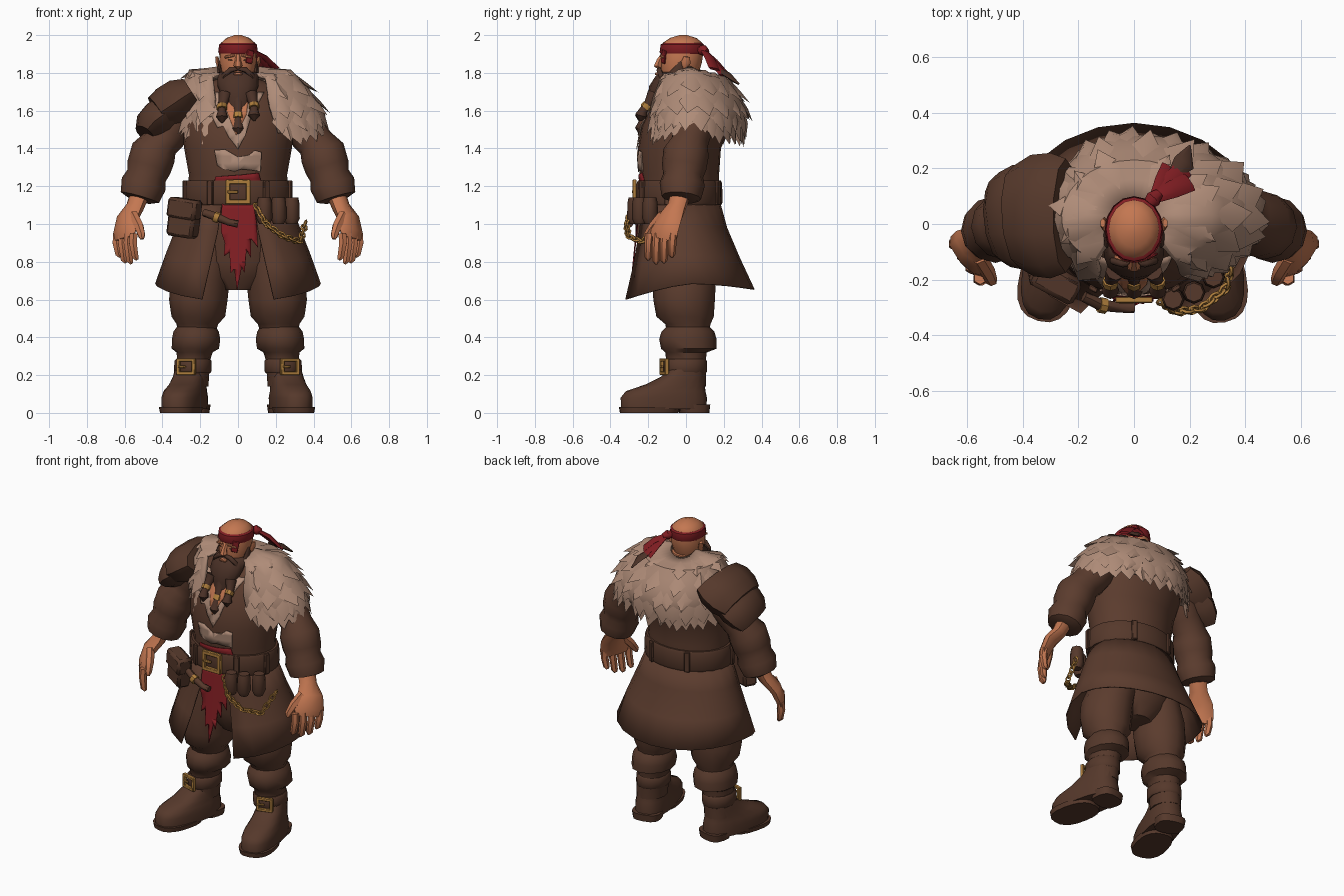
import bpy, bmesh, random
from math import sin, cos, pi, sqrt, radians, copysign
from mathutils import Vector, Matrix

random.seed(4)
if "Cube" in bpy.data.objects:
    bpy.data.objects.remove(bpy.data.objects["Cube"])
parts = []


def material(name, *rgb):
    m = bpy.data.materials.new(name)
    m.use_nodes = True
    m.diffuse_color = (*rgb, 1)
    m.node_tree.nodes["Principled BSDF"].inputs["Base Color"].default_value = (*rgb, 1)
    return m


COAT = material("coat brown", .105, .045, .027)
LEATHER = material("dark leather", .092, .04, .024)
HAIR = material("beard brown", .07, .031, .02)
FUR = material("pale fur", .43, .262, .188)
SKIN = material("skin", .55, .185, .083)
RED = material("red cloth", .225, .013, .017)
GOLD = material("brass", .42, .205, .045)


def finish(name, bm, mat, thickness=0, bevel=0):
    bmesh.ops.recalc_face_normals(bm, faces=bm.faces)
    mesh = bpy.data.meshes.new(name)
    bm.to_mesh(mesh)
    bm.free()
    mesh.materials.append(mat)
    ob = bpy.data.objects.new(name, mesh)
    bpy.context.collection.objects.link(ob)
    if thickness:
        ob.modifiers.new("thickness", "SOLIDIFY").thickness = thickness
    if bevel:
        ob.modifiers.new("bevel", "BEVEL").width = bevel
    parts.append(ob)
    return ob


def skin(name, rings, mat, closed=True, **kw):
    bm = bmesh.new()
    rows = [[bm.verts.new(p) for p in ring] for ring in rings]
    n = len(rows[0])
    for a, b in zip(rows, rows[1:]):
        for i in range(n if closed else n - 1):
            j = (i + 1) % n
            bm.faces.new((a[i], a[j], b[j], b[i]))
    if closed:
        bm.faces.new(rows[0])
        bm.faces.new(rows[-1])
    return finish(name, bm, mat, **kw)


def loft(name, rings, mat, n=16, power=1):
    """Rings are z, centre x, centre y, radius x, radius y; a low power squares them."""
    turns = [2 * pi * i / n for i in range(n)]
    unit = [[copysign(abs(f(a)) ** power, f(a)) for f in (sin, cos)] for a in turns]
    return skin(name, [[(cx + rx * u, cy - ry * v, z) for u, v in unit]
                       for z, cx, cy, rx, ry in rings], mat)


def tube(name, path, mat, side=(0, 1, 0), n=8):
    """Path points are x, y, z, radius along side, other radius."""
    pts = [Vector(p[:3]) for p in path]
    rings = []
    for i, p in enumerate(path):
        t = (pts[min(i + 1, len(pts) - 1)] - pts[max(i - 1, 0)]).normalized()
        u = Vector(side)
        u = (u - t * u.dot(t)).normalized()
        v = t.cross(u)
        rings.append([pts[i] + u * p[3] * cos(2 * pi * k / n) + v * p[-1] * sin(2 * pi * k / n)
                      for k in range(n)])
    return skin(name, rings, mat)


def boxes(name, items, mat, bevel=.006, at=(0, 0, 0), tilt=0, turn=0):
    """Items are centre and size pairs, placed together as one object."""
    bm = bmesh.new()
    place = Matrix.Translation(at) @ Matrix.Rotation(turn, 4, "Z") @ Matrix.Rotation(tilt, 4, "Y")
    for c, s in items:
        bmesh.ops.create_cube(bm, size=1, matrix=place @ Matrix.Translation(c) @ Matrix.Diagonal((*s, 1)))
    return finish(name, bm, mat, bevel=bevel)


def buckle(name, at, w, h, bar, turn=0):
    items = [((s * w / 2, 0, 0), (bar, .022, h + bar)) for s in (-1, 1)]
    items += [((0, 0, s * h / 2), (w, .022, bar)) for s in (-1, 1)]
    items.append(((-w / 4, -.008, 0), (w / 2, .012, bar * .7)))
    boxes(name, items, GOLD, .003, at, turn=turn)


def blend(keys, t):
    for a, b in zip(keys, keys[1:]):
        if t <= b[0]:
            f = max(0, (t - a[0]) / (b[0] - a[0]))
            return [p + (q - p) * f for p, q in zip(a, b)]
    return keys[-1]


def plate(name, outline, mat, depth):
    """Flat x, z outline draped on the surface y = depth(x, z)."""
    bm = bmesh.new()
    bm.faces.new([bm.verts.new((x, 0, z)) for x, z in outline])
    for k in range(-8, 60):
        for co, no in (((k * .04, 0, 0), (1, 0, 0)), ((0, 0, k * .04), (0, 0, 1))):
            bmesh.ops.bisect_plane(bm, geom=bm.verts[:] + bm.edges[:] + bm.faces[:],
                                   plane_co=co, plane_no=no)
    for v in bm.verts:
        v.co.y = depth(v.co.x, v.co.z)
    return finish(name, bm, mat, thickness=.006)


# Torso and openings in the coat
TORSO = [(1.04, 0, -.04, .26, .2), (1.18, 0, -.03, .265, .205), (1.26, 0, -.035, .26, .21),
         (1.4, 0, -.035, .285, .22), (1.52, 0, 0, .3, .235), (1.66, 0, .03, .29, .2),
         (1.74, 0, .04, .2, .14), (1.77, 0, .03, .1, .09)]
loft("coat_body", TORSO, COAT, 24)


def chest(x, z, lift=.008):
    _, _, cy, rx, ry = blend(TORSO, z)
    return cy - ry * sqrt(max(0, 1 - (x / rx) ** 2)) - lift


plate("fur_lining", [(-.2, 1.7), (-.19, 1.56), (-.14, 1.57), (-.11, 1.51), (-.08, 1.52), (-.05, 1.46), (0, 1.4),
                     (.04, 1.47), (.07, 1.57), (.14, 1.7)], FUR, chest)
plate("bare_chest", [(-.065, 1.7), (-.06, 1.6), (-.01, 1.47), (.045, 1.58), (.06, 1.7)], SKIN,
      lambda x, z: chest(x, z, .013))
plate("torn_patch", [(-.125, 1.39), (-.11, 1.31), (-.08, 1.29), (-.02, 1.28), (.02, 1.29), (.12, 1.28), (.125, 1.38),
                     (.09, 1.39), (.06, 1.365), (0, 1.355), (-.07, 1.395)], FUR, chest)
plate("sash_top", [(-.13, 1.2), (-.12, 1.25), (.02, 1.26), (.11, 1.27), (.13, 1.2)], RED, chest)

# Coat skirt, open at the front with an uneven hem
SKIRT = [(0, .272, .21, -.03, .32), (.3, .325, .24, -.022, .34), (.65, .385, .295, -.008, .4),
         (1, .44, .36, .003, .45)]
rows = []
for t, rx, ry, cy, gap in SKIRT:
    row = []
    for i in range(19):
        a = gap + (2 * pi - 2 * gap) * i / 18
        hem = .655 + .03 * sin(a) ** 2 - max(0, .065 * cos(a))
        row.append((rx * sin(a), cy - ry * cos(a), 1.12 + (hem - 1.12) * t))
    rows.append(row)
skin("coat_skirt", rows, COAT, closed=False, thickness=.008)

# Belt with loops, buckle, pouches and sash
loft("belt", [(1.1, 0, -.035, .28, .222), (1.115, 0, -.035, .287, .229),
              (1.215, 0, -.035, .283, .226), (1.23, 0, -.035, .276, .22)], LEATHER, 24)
for a in (.55, 1.3, 2.65, 3.6, 4.9, 5.75):
    boxes("belt_loop", [((0, 0, 0), (.034, .018, .13))], LEATHER, .004,
          (.288 * sin(a), -.035 - .23 * cos(a), 1.165), turn=a)
buckle("belt_buckle", (0, -.272, 1.17), .11, .105, .024)
boxes("large_pouch", [((0, 0, 0), (.16, .09, .2)), ((0, -.01, .05), (.172, .092, .11))], LEATHER, .015,
      (-.285, -.2, 1.03), radians(8), -.5)
for x, y in ((.14, -.27), (.215, -.245), (.285, -.19)):
    tube("small_pouch", [(x, y, 1.14, .034), (x, y, 1.11, .04), (x, y, 1.03, .042), (x, y, 1, .028)], LEATHER)
sash_line = [(-.085, 1.12), (-.09, .96), (-.07, .9), (-.075, .83), (-.045, .85), (-.04, .74), (-.02, .76),
             (-.005, .645), (.02, .77), (.035, .74), (.045, .86), (.07, .82), (.07, .92), (.105, .88),
             (.1, 1), (.08, 1.12)]
plate("hanging_sash", sash_line, RED, lambda x, z: -.25 - (1.12 - z) * .1 + .3 * x * x)
tube("belt_horn", [(-.18, -.26, 1.06, .02), (-.12, -.29, 1.04, .022), (-.05, -.3, 1.01, .018),
                   (0, -.3, 1, .02)], LEATHER)
tube("horn_ring", [(-.125, -.29, 1.04, .028), (-.1, -.295, 1.03, .028)], GOLD)

# Hanging chain of alternating links
CHAIN = [(0, .1, -.28, 1.09), (.25, .15, -.315, 1), (.5, .24, -.305, .935), (.75, .33, -.23, .905),
         (1, .355, -.12, 1)]
for i in range(20):
    t = i / 19
    before, at, after = (Vector(blend(CHAIN, min(1, max(0, t + d)))[1:]) for d in (-.03, 0, .03))
    turn = (after - before).to_track_quat("X", "Z").to_matrix().to_4x4()
    turn = turn @ Matrix.Rotation(pi / 2 * (i % 2) + .5, 4, "X")
    bpy.ops.mesh.primitive_torus_add(major_radius=.018, minor_radius=.007, major_segments=8, minor_segments=4)
    link = bpy.context.object
    link.name = "chain_link"
    link.matrix_world = Matrix.Translation(at) @ turn @ Matrix.Diagonal((1.2, .85, 1, 1))
    link.data.materials.append(GOLD)
    parts.append(link)

# Trousers, boots, sleeves and hands on both sides
loft("trouser_seat", [(.65, 0, 0, .1, .1), (.72, 0, 0, .19, .145), (.8, 0, 0, .26, .17), (1.08, 0, -.02, .25, .17)], COAT)
for s in (-1, 1):
    loft("trouser_leg", [(.9, s * .14, 0, .13, .16), (.7, s * .2, -.01, .155, .168), (.6, s * .21, -.01, .155, .163),
                         (.51, s * .21, -.005, .142, .152), (.47, s * .215, .01, .11, .12),
                         (.42, s * .22, .01, .1, .11)], COAT, 12)
    loft("boot_shaft", [(.46, s * .22, .01, .1, .11), (.43, s * .222, .01, .12, .14), (.39, s * .222, .01, .128, .152),
                        (.34, s * .226, .015, .125, .147), (.32, s * .23, 0, .095, .11),
                        (.28, s * .235, 0, .088, .105), (.14, s * .245, 0, .088, .105)], LEATHER, 12)
    loft("ankle_strap", [(.21, s * .24, -.005, .092, .11), (.22, s * .24, -.005, .1, .117),
                         (.275, s * .238, -.005, .098, .115), (.285, s * .238, -.005, .09, .108)], LEATHER, 12)
    buckle("ankle_buckle", (s * .275, -.115, .245), .085, .07, .018, s * .3)
    foot = [loft("boot_foot", [(.02, 0, -.12, .102, .23), (.08, 0, -.12, .104, .233), (.115, 0, -.11, .097, .215),
                               (.15, 0, -.06, .088, .16), (.19, 0, -.02, .084, .115),
                               (.23, 0, 0, .078, .095)], LEATHER, 20, .8),
            loft("boot_sole", [(0, 0, -.2, .102, .155), (.03, 0, -.2, .108, .16)], LEATHER, 20, .8),
            loft("boot_heel", [(0, 0, .045, .085, .075), (.045, 0, .045, .092, .08)], LEATHER, 16, .7)]
    for ob in foot:
        ob.location = (s * .255 + (.012 if s > 0 else -.008) - s * .012, 0, 0)
        ob.rotation_euler.z = .2 if s > 0 else -.26
    tube("sleeve", [(s * .24, .03, 1.67, .12), (s * .31, .04, 1.58, .12), (s * .37, .03, 1.48, .105),
                    (s * .41, .02, 1.43, .098), (s * .448, 0, 1.375, .122), (s * .472, -.01, 1.3, .118),
                    (s * .485, -.015, 1.255, .106), (s * .5, -.02, 1.21, .12), (s * .52, -.025, 1.14, .105),
                    (s * .523, -.027, 1.13, .07)], COAT, n=12)
    across = (s * .6, .8, 0)
    tube("hand", [(s * .515, -.025, 1.17, .055, .05), (s * .545, -.05, 1.09, .054, .044),
                  (s * .585, -.085, 1.03, .08, .04), (s * .6, -.115, .96, .092, .034),
                  (s * .6, -.125, .92, .085, .026)], SKIN, across)
    for k in range(4):
        f = k / 3
        x, y, drop = .552 + .088 * f, -.193 + .125 * f, (.105, .125, .12, .09)[k]
        tube("finger", [(s * x, y, .95, .024), (s * (x + .004), y - .005, .9, .023),
                        (s * (x - .008), y - .008, .93 - drop, .02),
                        (s * (x - .018), y - .006, .915 - drop, .009)], SKIN, n=6)
    tube("thumb", [(s * .555, -.12, 1.05, .028), (s * .525, -.17, .99, .027), (s * .51, -.205, .94, .021),
                   (s * .508, -.21, .92, .01)], SKIN, n=6)

# Layered shoulder guard on the right arm
tube("guard_lower", [(-.35, .03, 1.61, .175, .09), (-.42, .025, 1.56, .188, .102), (-.465, .015, 1.52, .172, .09),
                     (-.495, .005, 1.48, .14, .055)], LEATHER, n=10)
tube("guard_upper", [(-.245, .03, 1.7, .205, .085), (-.3, .03, 1.665, .225, .118), (-.365, .03, 1.62, .218, .122),
                     (-.42, .025, 1.585, .185, .105)], LEATHER, n=10)

# Fur mantle: t, left radius, right radius, back, front, height, opening
MANTLE = [(0, .085, .085, .07, .09, 1.84, .7), (.25, .28, .26, .21, .18, 1.82, .55),
          (.55, .4, .3, .29, .225, 1.69, .42), (.8, .445, .31, .305, .235, 1.6, .44), (1, .45, .3, .275, .235, 1.52, .5),
          (1.2, .455, .3, .255, .235, 1.44, .5)]


def mantle(t, u):
    _, left, right, back, front, z, gap = blend(MANTLE, t)
    a = gap + (2 * pi - 2 * gap) * u
    return Vector(((left if sin(a) > 0 else right) * sin(a),
                   .02 - (front if cos(a) > 0 else back) * cos(a), z - .045 * abs(cos(a))))


skin("fur_mantle", [[mantle(r / 8, i / 24) for i in range(25)] for r in range(9)], FUR,
     closed=False, thickness=.02)

# Broad pointed tufts that follow the mantle, dense along the hem
tufts = bmesh.new()
for t, count in ((.22, 10), (.44, 13), (.66, 17), (.85, 22), (.97, 30)):
    for i in range(count):
        u = min(.99, max(.01, (i + random.uniform(.2, .8)) / count))
        p = mantle(t, u)
        down = (mantle(t + .15, u) - p).normalized()
        wide = (mantle(t, u + .01) - mantle(t, u - .01)).normalized()
        out = wide.cross(down)
        if out.dot(p - Vector((0, 0, 1.5))) < 0:
            out.negate()
        size = random.uniform(.8, 1.25)
        half = wide * .052 * size
        tip = p + (down * .07 + out * .028) * size + wide * random.uniform(-.025, .025)
        top = mantle(t - .18, u) - out * .004
        l, r, b, m, e = (tufts.verts.new(v) for v in (p - half - out * .006, p + half - out * .006,
                                                     top, p + out * .014, tip))
        for f in ((b, l, m), (b, m, r), (l, e, m), (m, e, r), (l, b, r), (l, r, e)):
            tufts.faces.new(f)
finish("fur_tufts", tufts, FUR)

# Head, face and beard
loft("neck", [(1.62, 0, .02, .11, .1), (1.8, 0, 0, .085, .085)], SKIN, 12)
loft("head", [(1.73, 0, -.04, .06, .07), (1.78, 0, -.035, .085, .095), (1.85, 0, -.025, .098, .108),
              (1.92, 0, -.02, .1, .114), (1.96, 0, -.018, .089, .103), (1.985, 0, -.015, .06, .07),
              (2, 0, -.015, .018, .02)], SKIN)
tube("nose", [(0, -.12, 1.9, .012), (0, -.142, 1.865, .016), (0, -.15, 1.838, .024), (0, -.135, 1.825, .012)],
     SKIN, (1, 0, 0), 6)
for s in (-1, 1):
    tube("ear", [(s * .097, -.01, 1.825, .012), (s * .108, 0, 1.855, .026, .012),
                 (s * .112, .004, 1.885, .016, .01)], SKIN, n=6)
    boxes("brow", [((0, 0, 0), (.055, .016, .014))], SKIN, .004, (s * .045, -.124, 1.888), s * .2, s * .3)
    boxes("eye", [((0, 0, 0), (.024, .006, .006))], HAIR, .002, (s * .042, -.126, 1.868), turn=s * .3)
    tube("moustache", [(0, -.14, 1.822, .009), (s * .04, -.142, 1.815, .014), (s * .075, -.132, 1.785, .014),
                       (s * .085, -.125, 1.75, .005)], HAIR)
    tube("sideburn", [(s * .095, -.02, 1.86, .012, .008), (s * .098, -.045, 1.79, .045, .014)], HAIR)
boxes("lower_lip", [((0, 0, 0), (.045, .024, .014))], SKIN, .004, (0, -.153, 1.795))
loft("beard", [(1.805, 0, -.06, .098, .078), (1.785, 0, -.08, .108, .08), (1.73, 0, -.115, .108, .08),
               (1.67, 0, -.14, .085, .062), (1.62, 0, -.165, .055, .04)], HAIR, 12)
for x, top, low in ((-.085, 1.69, 1.535), (0, 1.66, 1.465), (.085, 1.69, 1.545)):
    span = top - low
    tube("beard_braid", [(x * .8, -.17, top, .035), (x, -.205, low + span * .55, .021),
                         (x, -.225, low + span * .4, .022), (x, -.238, low + span * .2, .032),
                         (x, -.24, low, .005)], HAIR)
    tube("braid_ring", [(x, -.202, low + span * .6, .028), (x, -.218, low + span * .47, .028)], GOLD)

# Headband with a knot and trailing ends
loft("headband", [(1.9, 0, -.02, .098, .113), (1.91, 0, -.02, .105, .12), (1.95, 0, -.019, .1, .115),
                  (1.96, 0, -.018, .086, .1)], RED)
boxes("headband_fold", [((0, 0, 0), (.04, .009, .07))], RED, .003, (.062, -.118, 1.885), .2, .5)
tube("headband_knot", [(.05, .07, 1.92, .02), (.07, .09, 1.92, .03), (.09, .11, 1.91, .018)], RED)
for x, y, z in ((.2, .15, 1.82), (.13, .2, 1.8), (.18, .2, 1.79)):
    tube("headband_tail", [(.07, .09, 1.92, .018, .01), ((x + .08) / 2, (y + .1) / 2, z + .06, .034, .012),
                           (x, y, z, .036, .008)], RED, (.7, -.7, 0), 6)
tube("hair_feather", [(.12, .15, 1.83, .012), (.18, .22, 1.79, .04, .012), (.2, .28, 1.74, .005)], HAIR,
     (.8, -.6, 0), 6)

for ob in bpy.context.view_layer.objects:
    ob.select_set(ob in parts)
bpy.context.view_layer.objects.active = parts[0]
bpy.ops.object.shade_smooth_by_angle(angle=radians(45))
